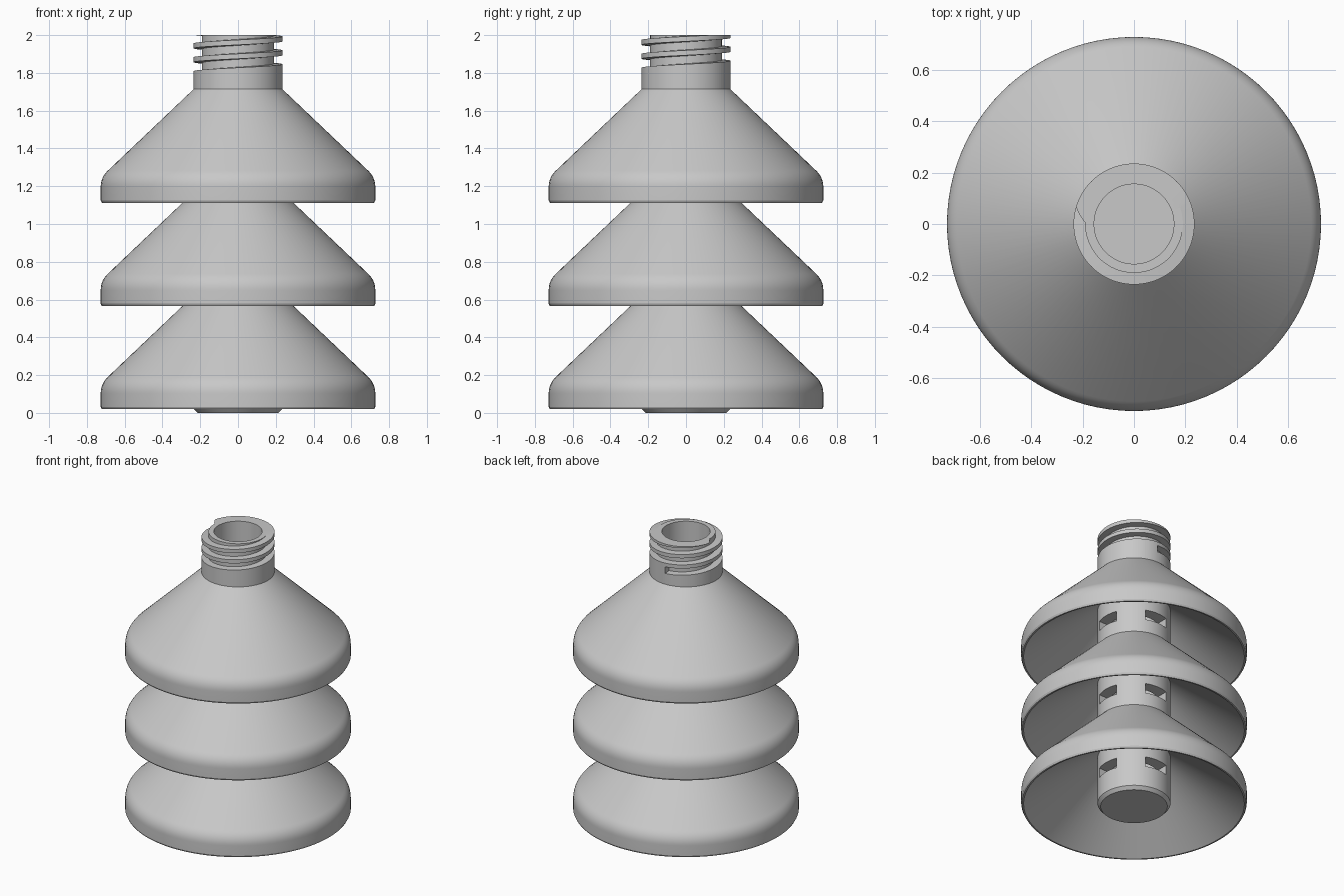
import bpy, bmesh, math
from mathutils import Matrix, Vector

if "Cube" in bpy.data.objects:
    bpy.data.objects.remove(bpy.data.objects["Cube"], do_unlink=True)

grey = bpy.data.materials.new("plain grey")
grey.use_nodes = True
colour = (0.58, 0.58, 0.58, 1)
grey.diffuse_color = colour
grey.node_tree.nodes["Principled BSDF"].inputs["Base Color"].default_value = colour

SEGMENTS = 96
TUBE_R, BORE_R, RIM_R = 0.235, 0.155, 0.727
PITCH = 0.546


def make_object(name, bm):
    bmesh.ops.recalc_face_normals(bm, faces=bm.faces)
    mesh = bpy.data.meshes.new(name)
    bm.to_mesh(mesh)
    bm.free()
    mesh.materials.append(grey)
    obj = bpy.data.objects.new(name, mesh)
    bpy.context.collection.objects.link(obj)
    return obj


def lathe(name, profile, closed):
    """Spin (radius, height) points around the z axis."""
    bm = bmesh.new()
    verts = [bm.verts.new((r, 0, z)) for r, z in profile]
    edges = [bm.edges.new(pair) for pair in zip(verts, verts[1:])]
    if closed:
        edges.append(bm.edges.new((verts[-1], verts[0])))
    bmesh.ops.spin(bm, geom=verts + edges, cent=(0, 0, 0), axis=(0, 0, 1),
                   angle=math.tau, steps=SEGMENTS, use_merge=True)
    bmesh.ops.remove_doubles(bm, verts=bm.verts, dist=1e-5)
    return make_object(name, bm)


def smooth(obj):
    bpy.ops.object.select_all(action='DESELECT')
    obj.select_set(True)
    bpy.context.view_layer.objects.active = obj
    bpy.ops.object.shade_smooth_by_angle(angle=math.radians(25))


def cut(obj, cutter):
    cutter.hide_render = True
    bpy.context.view_layer.objects.active = obj
    mod = obj.modifiers.new("cut", 'BOOLEAN')
    mod.operation = 'DIFFERENCE'
    mod.solver = 'EXACT'
    mod.object = cutter
    bpy.ops.object.modifier_apply(modifier=mod.name)
    bpy.data.objects.remove(cutter, do_unlink=True)


# Hollow tube with a closed, chamfered foot
tube = lathe("central_tube", [
    (0, 0), (0.215, 0), (TUBE_R, 0.022), (TUBE_R, 2.0),
    (BORE_R, 2.0), (BORE_R, 0.06), (0, 0.06)], closed=False)

# Four vent windows under each shade
bm = bmesh.new()
for level in range(3):
    for quarter in range(4):
        place = (Matrix.Rotation(quarter * math.pi / 2, 4, 'Z')
                 @ Matrix.Translation((0.215, 0, 0.205 + level * PITCH))
                 @ Matrix.Diagonal((0.17, 0.17, 0.07, 1)))
        bmesh.ops.create_cube(bm, size=1, matrix=place)
cut(tube, make_object("window_cutter", bm))

# Screw thread: a groove with sloping sides wound up the neck
bm = bmesh.new()
rings = []
STEPS = 280
for i in range(STEPS + 1):
    turn = 2.95 * i / STEPS
    angle = math.pi / 2 + turn * math.tau + 0.003
    low = 1.794 + 0.0735 * turn
    rings.append([bm.verts.new((r * math.cos(angle), r * math.sin(angle), low + h))
                  for r, h in ((0.19, 0), (0.25, -0.004), (0.25, 0.045), (0.19, 0.041))])
for a, b in zip(rings, rings[1:]):
    for k in range(4):
        n = (k + 1) % 4
        bm.faces.new((a[k], a[n], b[n], b[k]))
bm.faces.new(rings[0])
bm.faces.new(rings[-1])
cut(tube, make_object("groove_cutter", bm))
smooth(tube)

# Shade section: steep cone, rounded shoulder and skirt, shallower hollow beneath
SLOPE, APEX, BEND = 0.95, 0.602, 0.052
corner = Vector((RIM_R, APEX - (RIM_R - TUBE_R) * SLOPE))
start = corner + Vector((-1, SLOPE)).normalized() * BEND
end = corner - Vector((0, BEND))
shoulder = [tuple(start * (1 - t) ** 2 + corner * 2 * t * (1 - t) + end * t ** 2)
            for t in (i / 8 for i in range(9))]
section = ([(0.2, APEX), (TUBE_R, APEX)] + shoulder
           + [(RIM_R, 0.012), (RIM_R - 0.006, 0), (RIM_R - 0.016, 0),
              (TUBE_R, 0.34), (0.2, 0.34)])

for level, name in enumerate(("lower_shade", "middle_shade", "upper_shade")):
    shade = lathe(name, section, closed=True)
    shade.location.z = 0.02 + level * PITCH
    smooth(shade)
